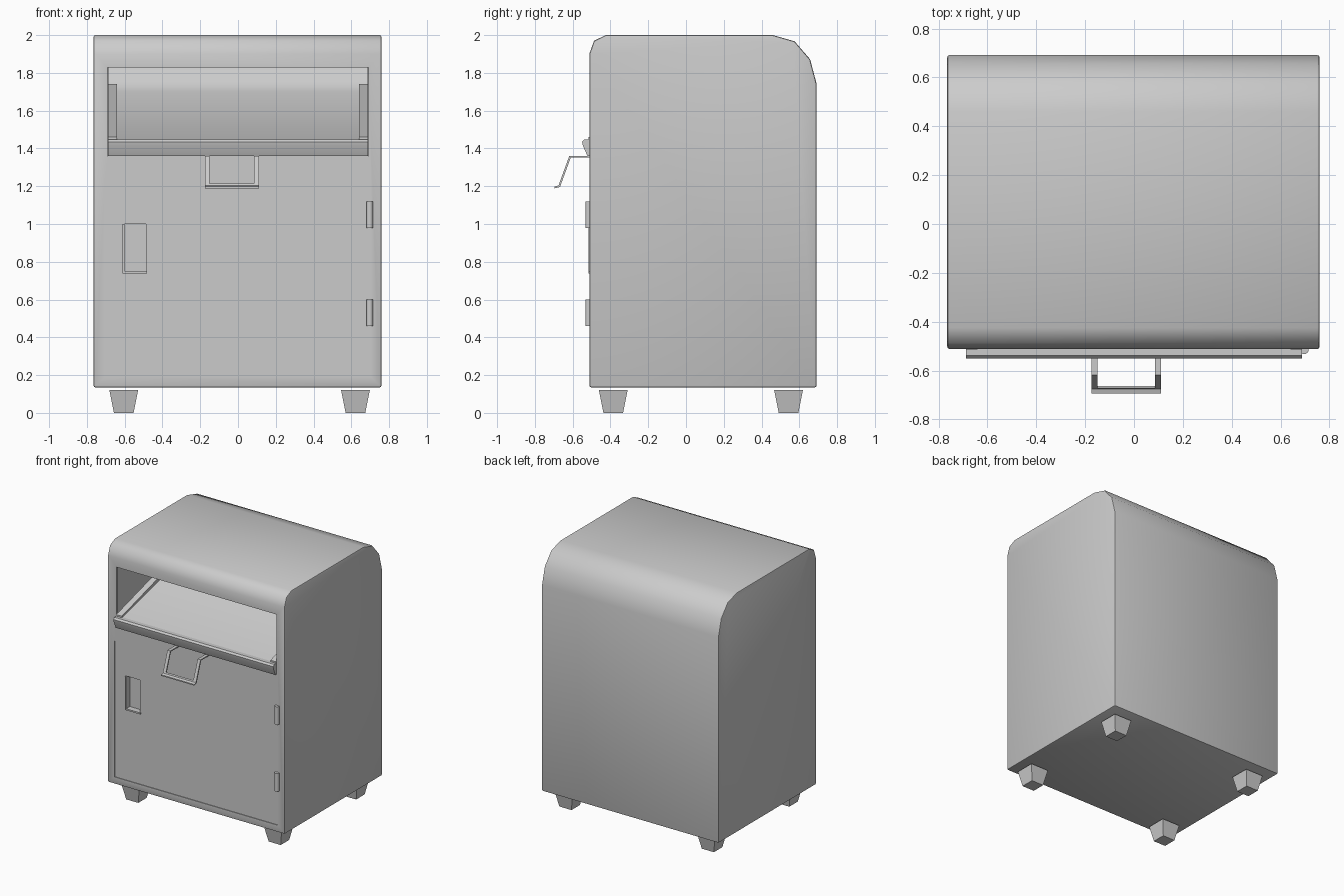
import bpy, bmesh, math

if "Cube" in bpy.data.objects:
    bpy.data.objects.remove(bpy.data.objects["Cube"], do_unlink=True)

grey = bpy.data.materials.new("light_grey_metal")
grey.use_nodes = True
grey.diffuse_color = (0.6, 0.6, 0.6, 1)
grey.node_tree.nodes["Principled BSDF"].inputs["Base Color"].default_value = (0.6, 0.6, 0.6, 1)


def add_object(name, bm):
    mesh = bpy.data.meshes.new(name)
    bm.to_mesh(mesh)
    bm.free()
    mesh.materials.append(grey)
    obj = bpy.data.objects.new(name, mesh)
    bpy.context.collection.objects.link(obj)
    return obj


def prism(name, profile, x0, x1, bevel=0.0):
    """Sweep a (y, z) profile along x."""
    bm = bmesh.new()
    start = bm.faces.new([bm.verts.new((x0, y, z)) for y, z in profile])
    swept = bmesh.ops.extrude_face_region(bm, geom=[start])["geom"]
    moved = [v for v in swept if isinstance(v, bmesh.types.BMVert)]
    bmesh.ops.translate(bm, verts=moved, vec=(x1 - x0, 0, 0))
    bmesh.ops.recalc_face_normals(bm, faces=bm.faces)
    if bevel:
        sharp = [e for e in bm.edges if e.calc_face_angle() > math.radians(60)]
        bmesh.ops.bevel(bm, geom=sharp, offset=bevel, segments=2, profile=0.5,
                        affect='EDGES', clamp_overlap=True)
    return add_object(name, bm)


def box(name, x, y, z, bevel=0.0):
    return prism(name, [(y[0], z[0]), (y[1], z[0]), (y[1], z[1]), (y[0], z[1])],
                 x[0], x[1], bevel)


def cut(target, cutter):
    cutter.hide_render = True
    mod = target.modifiers.new("cut", 'BOOLEAN')
    mod.operation = 'DIFFERENCE'
    mod.solver = 'EXACT'
    mod.object = cutter
    bpy.context.view_layer.objects.active = target
    bpy.ops.object.modifier_apply(modifier=mod.name)
    bpy.data.objects.remove(cutter, do_unlink=True)


parts = []

# Cabinet: hollow shell with rounded top edges
outline = [(-.512, .135), (-.512, 1.90), (-.487, 1.97), (-.425, 2.0), (.46, 2.0),
           (.575, 1.967), (.657, 1.872), (.692, 1.74), (.692, .135)]
cabinet = prism("cabinet", outline, -.765, .76, bevel=.01)
inner = [(.09 + (y - .09) * .966, 1.07 + (z - 1.07) * .975) for y, z in outline]
cut(cabinet, prism("cavity_cutter", inner, -.742, .738))
cut(cabinet, box("hatch_cutter", (-.69, .69), (-.6, -.45), (1.36, 1.828)))

# Shallow door recess and latch slot
cut(cabinet, box("door_cutter", (-.705, .702), (-.6, -.507), (.19, 1.25)))
slot_x, slot_z = (-.602, -.487), (.75, 1.0)
cut(cabinet, box("latch_cutter", slot_x, (-.6, -.47), slot_z))
parts.append(cabinet)

# Latch pocket: open-fronted cup behind the slot
pocket = box("latch_pocket", slot_x, (-.507, -.47), slot_z)
bm = bmesh.new()
bm.from_mesh(pocket.data)
front = [f for f in bm.faces if f.normal.y < -.9]
bmesh.ops.delete(bm, geom=front, context='FACES')
bmesh.ops.reverse_faces(bm, faces=bm.faces)
bm.to_mesh(pocket.data)
bm.free()
parts.append(pocket)

# Latch rim on the left and lower sides of the slot
parts.append(box("latch_rim_side", (-.612, -.602), (-.516, -.5), (.738, 1.0)))
parts.append(box("latch_rim_bottom", (-.602, -.482), (-.516, -.5), (.738, .75)))

# Hatch: front lip, sloping tray with raised back, side rails
parts.append(prism("hatch_lip", [(-.505, 1.36), (-.522, 1.36), (-.546, 1.415), (-.55, 1.435),
                                 (-.538, 1.448), (-.505, 1.448)], -.688, .688))
parts.append(prism("hatch_tray", [(-.515, 1.445), (.48, 1.70), (.54, 1.76), (.57, 1.85),
                                  (.585, 1.85), (.555, 1.75), (.49, 1.685), (-.515, 1.42)],
                   -.688, .688))
for side, name in ((-1, "right"), (1, "left")):
    parts.append(prism(name + "_hatch_rail", [(-.515, 1.44), (-.515, 1.46), (.48, 1.74), (.48, 1.69)],
                       side * .64, side * .688))

# Handle: bent sheet strip with two arms and a lower bar
bend = [(-.505, 1.36), (-.618, 1.36), (-.675, 1.204), (-.695, 1.198)]


def strip(name, path, x0, x1):
    under = [(y + .008, z - .008) for y, z in path[:-1]] + [(path[-1][0], path[-1][1] - .009)]
    parts.append(prism(name, path + under[::-1], x0, x1))


strip("handle_right_arm", bend, -.175, -.15)
strip("handle_left_arm", bend, .085, .11)
strip("handle_bar", [(-.671, 1.215)] + bend[2:], -.15, .085)

# Door hinges
for name, z in (("lower_hinge", .53), ("upper_hinge", 1.05)):
    bm = bmesh.new()
    bmesh.ops.create_cone(bm, cap_ends=True, segments=16, radius1=.018, radius2=.018, depth=.14)
    bmesh.ops.translate(bm, verts=bm.verts, vec=(.697, -.515, z))
    parts.append(add_object(name, bm))

# Tapered square feet
for x, x_name in ((-.605, "right"), (.622, "left")):
    for y, y_name in ((-.385, "front"), (.543, "back")):
        bm = bmesh.new()
        bmesh.ops.create_cube(bm, size=1)
        for v in bm.verts:
            half = .076 if v.co.z > 0 else .052
            v.co = (x + math.copysign(half, v.co.x), y + math.copysign(half, v.co.y),
                    .12 if v.co.z > 0 else 0)
        parts.append(add_object(y_name + "_" + x_name + "_foot", bm))

# Smooth the rounded parts and keep edges sharp
bpy.ops.object.select_all(action='DESELECT')
for part in parts:
    part.select_set(True)
bpy.context.view_layer.objects.active = cabinet
bpy.ops.object.shade_smooth_by_angle(angle=math.radians(42))
